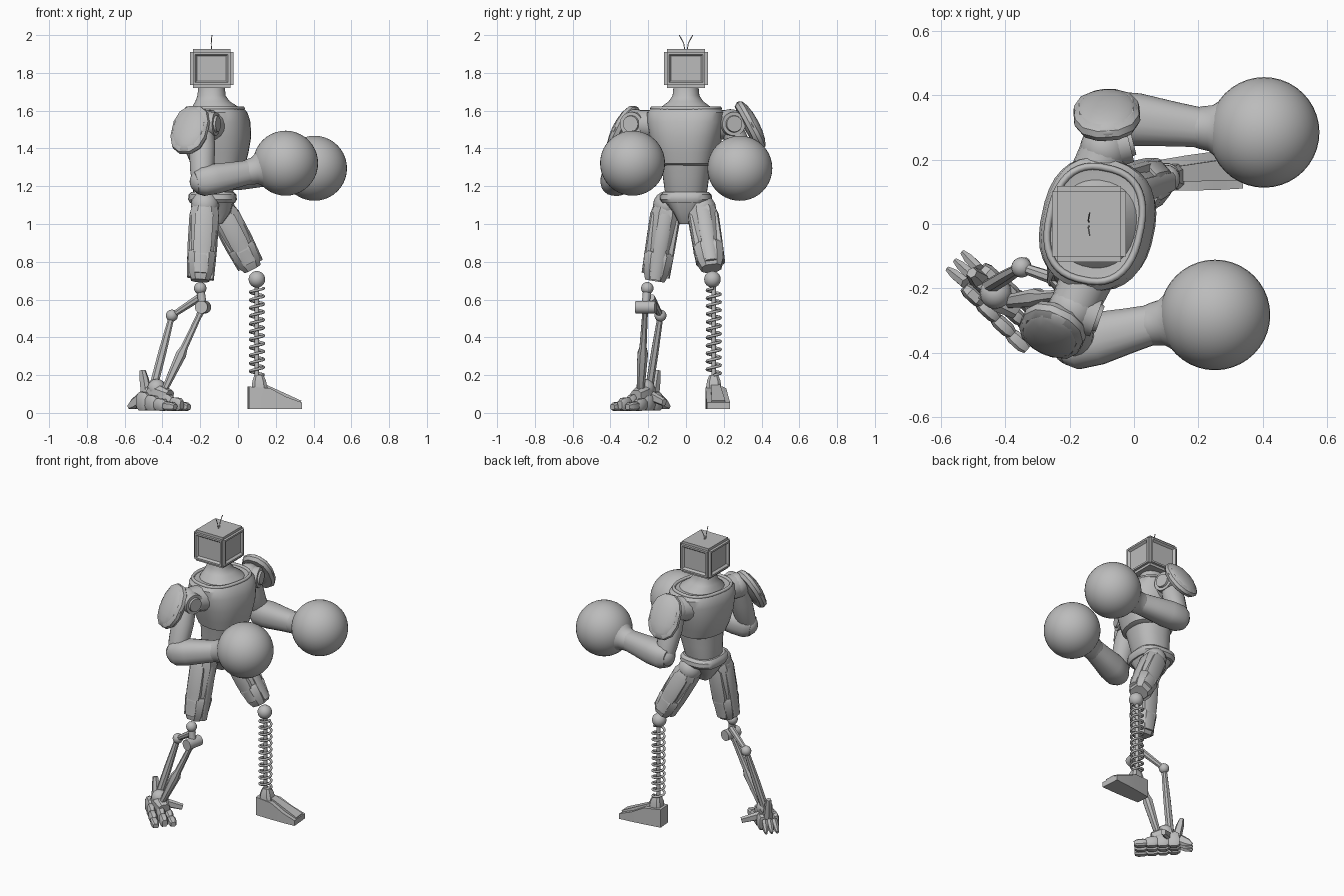
import bpy, bmesh, math
from mathutils import Vector as V, Matrix

old = bpy.data.objects.get("Cube")
if old:
    bpy.data.objects.remove(old)

grey = bpy.data.materials.new("plain grey")
grey.use_nodes = True
grey.diffuse_color = (0.5, 0.5, 0.5, 1)
grey.node_tree.nodes["Principled BSDF"].inputs["Base Color"].default_value = (0.5, 0.5, 0.5, 1)


def finish(name, bm, angle=35):
    bmesh.ops.recalc_face_normals(bm, faces=bm.faces[:])
    mesh = bpy.data.meshes.new(name)
    bm.to_mesh(mesh)
    bm.free()
    mesh.materials.append(grey)
    ob = bpy.data.objects.new(name, mesh)
    bpy.context.collection.objects.link(ob)
    bpy.ops.object.select_all(action='DESELECT')
    ob.select_set(True)
    bpy.context.view_layer.objects.active = ob
    bpy.ops.object.shade_smooth_by_angle(angle=math.radians(angle))
    return ob


def loft(name, rings, angle=35):
    """Skin a list of point rings and cap both ends."""
    bm = bmesh.new()
    rows = [[bm.verts.new(p) for p in r] for r in rings]
    n = len(rows[0])
    for a, b in zip(rows, rows[1:]):
        for i in range(n):
            j = (i + 1) % n
            bm.faces.new((a[i], a[j], b[j], b[i]))
    bm.faces.new(rows[0])
    bm.faces.new(rows[-1])
    return finish(name, bm, angle)


def oval(c, u, v, n, power):
    """Superellipse ring: power 1 is round, smaller is boxier."""
    pts = []
    for i in range(n):
        a = math.tau * (i + 0.5) / n
        s, t = math.cos(a), math.sin(a)
        pts.append(c + u * math.copysign(abs(s) ** power, s) + v * math.copysign(abs(t) ** power, t))
    return pts


def stack(name, rows, yaw=0, power=0.8, n=32):
    """Horizontal rings; each row is z, centre x, half depth, half width."""
    m = Matrix.Rotation(math.radians(yaw), 3, 'Z')
    return loft(name, [oval(V((x, 0, z)), m @ V((rx, 0, 0)), m @ V((0, ry, 0)), n, power)
                       for z, x, rx, ry in rows])


def limb(name, p, q, rows, n=20, power=1, side=(0, 1, 0), offset=(0, 0)):
    """Rings along p-q; each row is fraction, half size along side, other half size."""
    p, q = V(p), V(q)
    axis = (q - p).normalized()
    u = V(side)
    u = (u - axis * u.dot(axis)).normalized()
    v = axis.cross(u)
    base = p + u * offset[0] + v * offset[1]
    return loft(name, [oval(base + (q - p) * t, u * a, v * b, n, power) for t, a, b in rows])


def rod(name, p, q, r, r2=None, n=12):
    return limb(name, p, q, [(0, r, r), (1, r2 or r, r2 or r)], n)


def ball(name, c, r, scale=(1, 1, 1), rot=Matrix(), seg=32):
    bm = bmesh.new()
    bmesh.ops.create_uvsphere(bm, u_segments=seg, v_segments=seg // 2, radius=r)
    bm.transform(Matrix.Translation(c) @ rot @ Matrix.Diagonal((*scale, 1)))
    return finish(name, bm)


def tube(name, pts, r, closed=False, n=6):
    """Sweep a round wire through points."""
    cu = bpy.data.curves.new(name, 'CURVE')
    cu.dimensions = '3D'
    cu.bevel_depth, cu.bevel_resolution, cu.use_fill_caps = r, 1, True
    sp = cu.splines.new('POLY')
    sp.points.add(len(pts) - 1)
    for s, p in zip(sp.points, pts):
        s.co = (*p, 1)
    sp.use_cyclic_u = closed
    cu.materials.append(grey)
    ob = bpy.data.objects.new(name, cu)
    bpy.context.collection.objects.link(ob)
    return ob


# Head: chamfered box with a recessed panel on each side
bm = bmesh.new()
bmesh.ops.create_cube(bm, size=1, matrix=Matrix.Translation((-0.14, 0, 1.823)) @ Matrix.Diagonal((0.23, 0.235, 0.205, 1)))
bmesh.ops.bevel(bm, geom=bm.edges[:], offset=0.016, segments=2, affect='EDGES')
bm.normal_update()
panels = [f for f in bm.faces if f.calc_area() > 0.02 and abs(f.normal.z) < 0.5]
bmesh.ops.inset_individual(bm, faces=panels, thickness=0.016)
bmesh.ops.inset_individual(bm, faces=panels, thickness=0.014, depth=-0.014)
finish("head", bm, 25)
for s in (-1, 1):
    tube("antenna", [(-0.14, 0.006 * s, 1.92), (-0.142, 0.012 * s, 1.955), (-0.138, 0.035 * s, 2.0)], 0.0025)

# Neck, chest, abdomen and hips
TURN = -12
stack("neck", [(1.56, -0.11, 0.15, 0.17), (1.62, -0.12, 0.12, 0.13), (1.65, -0.135, 0.09, 0.09),
               (1.68, -0.14, 0.074, 0.07), (1.73, -0.14, 0.07, 0.065)], TURN, 0.9)
stack("chest", [(1.31, -0.11, 0.12, 0.13), (1.32, -0.105, 0.142, 0.15), (1.38, -0.11, 0.162, 0.167), (1.46, -0.112, 0.177, 0.19),
                (1.54, -0.115, 0.175, 0.205), (1.59, -0.12, 0.163, 0.205), (1.615, -0.122, 0.145, 0.18),
                (1.61, -0.122, 0.125, 0.155)], TURN, 0.8)
stack("abdomen", [(1.15, -0.135, 0.1, 0.105), (1.18, -0.13, 0.107, 0.113), (1.25, -0.12, 0.118, 0.122),
                  (1.33, -0.11, 0.128, 0.137)], TURN / 2, 0.85)
turn = Matrix.Rotation(math.radians(TURN), 3, 'Z')
tube("collar", oval(V((-0.122, 0, 1.612)), turn @ V((0.143, 0, 0)), turn @ V((0, 0.178, 0)), 40, 0.8), 0.011, True)
stack("belt", [(1.11, -0.135, 0.118, 0.122), (1.13, -0.135, 0.128, 0.138), (1.155, -0.135, 0.125, 0.135),
               (1.17, -0.135, 0.112, 0.118)], -4, 0.7, 24)
stack("pelvis", [(1.0, -0.13, 0.045, 0.035), (1.06, -0.13, 0.09, 0.065), (1.13, -0.135, 0.115, 0.12)], -4, 0.6, 16)


def arm(side, shoulder, elbow, wrist, glove, pad, pad_yaw, tilt):
    sh, el, wr, gl = V(shoulder), V(elbow), V(wrist), V(glove)
    # Shoulder joint with a round cap on its front
    rod(side + "_shoulder_link", (-0.13, sh.y * 0.5, 1.52), sh, 0.085, 0.075, 16)
    ball(side + "_shoulder_joint", sh, 0.078, seg=24)
    front = V((1, 0.25 if sh.y > 0 else -0.35, 0)).normalized()
    limb(side + "_joint_cap", sh + front * 0.03, sh + front * 0.09,
         [(0, 0.066, 0.066), (0.8, 0.063, 0.063), (0.8, 0.045, 0.045), (1, 0.042, 0.042)], 24)
    # Pad: flattened dome around a thicker rim
    rot = Matrix.Rotation(math.radians(pad_yaw), 4, 'Z') @ Matrix.Rotation(math.radians(tilt), 4, 'X')
    ball(side + "_shoulder_pad", pad, 1, (0.104, 0.042, 0.142), rot, 16)
    r3 = rot.to_3x3()
    c, out = V(pad), r3 @ V((0, math.copysign(1, sh.y), 0))
    loft(side + "_pad_rim", [oval(c + out * d, r3 @ V((0.106 * k, 0, 0)), r3 @ V((0, 0, 0.144 * k)), 12, 0.85)
                             for d, k in ((-0.03, 0.9), (-0.01, 1), (0.01, 0.97), (0.022, 0.82))])
    # Arm and glove
    limb(side + "_upper_arm", sh, el, [(0, 0.055, 0.06), (0.4, 0.065, 0.07), (0.8, 0.06, 0.064), (1, 0.05, 0.055)])
    ball(side + "_elbow", el, 0.066, seg=24)
    limb(side + "_forearm", el, wr, [(-0.14, 0.055, 0.06), (0, 0.08, 0.078), (0.3, 0.083, 0.08), (0.7, 0.07, 0.07),
                                     (1, 0.062, 0.064)], power=0.85)
    limb(side + "_glove_cuff", wr, gl, [(-0.1, 0.062, 0.064), (0, 0.067, 0.069), (0.15, 0.072, 0.072), (0.35, 0.1, 0.1),
                                        (0.5, 0.135, 0.135)], 32)
    ball(side + "_glove", gl, 0.172, seg=40)


arm("right", (-0.19, -0.265, 1.53), (-0.19, -0.375, 1.225), (0.06, -0.312, 1.275), (0.252, -0.283, 1.322),
    (-0.255, -0.335, 1.5), -25, -28)
arm("left", (-0.09, 0.235, 1.53), (-0.075, 0.335, 1.255), (0.21, 0.3, 1.27), (0.405, 0.285, 1.295),
    (-0.085, 0.345, 1.525), 4, 28)


def thigh(side, hip, knee, tall):
    # Faceted core with overlapping armour plates
    limb(side + "_thigh", hip, knee, [(-0.05, 0.06, 0.06), (0.1, 0.078, 0.08), (0.5, 0.07, 0.072), (0.85, 0.058, 0.055),
                                      (1, 0.045, 0.04)], 8, 0.8)
    for i, (o, a, b) in enumerate([((0, 0.055), 0.04, 0.025), ((0, -0.055), 0.045, 0.025),
                                   ((0.06, 0), 0.022, 0.05), ((-0.06, 0), 0.022, 0.05)]):
        limb(side + "_thigh_plate", hip, knee, [(0.05, a * 0.6, b * 0.6), (0.15, a, b), (0.55, a * 0.9, b),
                                                (tall - 0.02 * i, a * 0.75, b * 0.7)], 8, 0.6, offset=o)
    limb(side + "_knee_guard", hip, knee, [(0.62, 0.075, 0.07), (0.67, 0.083, 0.076), (0.9, 0.07, 0.065), (1, 0.055, 0.05)],
         8, 0.7)
    ball(side + "_hip_joint", hip, 0.075, seg=16)


thigh("right", (-0.175, -0.1, 1.1), (-0.2, -0.165, 0.7), 0.98)
thigh("left", (-0.09, 0.085, 1.08), (0.075, 0.135, 0.765), 0.95)

# Left shin: spring around a rod
FX, FY = 0.1, 0.147
ball("left_knee", (FX, 0.14, 0.707), 0.044, seg=24)
rod("left_knee_pin", (FX, 0.095, 0.707), (FX, 0.185, 0.707), 0.022)
rod("spring_rod", (FX, FY, 0.17), (FX, FY, 0.7), 0.012)
TURNS, STEPS = 11, 18
tube("spring", [(FX + 0.036 * math.cos(math.tau * i / STEPS), FY + 0.036 * math.sin(math.tau * i / STEPS),
                 0.2 + 0.46 * i / (TURNS * STEPS)) for i in range(TURNS * STEPS + 1)], 0.0075)

# Left foot: wedge with a raised instep and an ankle block
limb("left_foot", (0.055, 0.15, 0.02), (0.335, 0.172, 0.02),
     [(0, 0.045, 0.12), (0.4, 0.055, 0.11), (0.7, 0.06, 0.065), (1, 0.062, 0.035)], 4, 0.01)
foot = bpy.data.objects["left_foot"]
for vert in foot.data.vertices:
    vert.co.z = max(vert.co.z, 0.02)
limb("left_instep", (0.13, 0.155, 0.145), (0.33, 0.172, 0.058), [(0, 0.024, 0.012), (1, 0.036, 0.008)], 4, 0.01)
limb("left_ankle", (FX + 0.015, FY, 0.12), (FX + 0.01, FY, 0.2), [(0, 0.042, 0.045), (0.6, 0.038, 0.038), (1, 0.024, 0.025)],
     8, 0.6)

# Right shin: two linked struts
KNEE, HUB, BACK = V((-0.2, -0.205, 0.66)), V((-0.185, -0.215, 0.56)), V((-0.35, -0.135, 0.515))
ANKLE = V((-0.43, -0.215, 0.13))
ball("right_knee", KNEE, 0.033, seg=20)
rod("knee_link", KNEE, HUB, 0.022)
rod("right_hub", HUB + V((-0.01, -0.05, 0)), HUB + V((0.01, 0.055, 0)), 0.034, n=20)
limb("front_strut", HUB, ANKLE + V((0.045, -0.025, 0)), [(0, 0.02, 0.024), (0.12, 0.016, 0.016), (0.5, 0.02, 0.02),
                                                        (0.58, 0.03, 0.03), (1, 0.022, 0.018)], 8, 0.8)
rod("strut_bridge", HUB + V((-0.02, 0.03, 0.05)), BACK, 0.022, 0.016, 8)
ball("rear_joint", BACK, 0.032, seg=16)
limb("rear_strut", BACK, ANKLE + V((-0.02, 0.02, 0)), [(0, 0.016, 0.016), (0.5, 0.021, 0.023), (1, 0.022, 0.024)], 8, 0.8)
ball("right_ankle", ANKLE, 0.05, seg=16)

# Right foot: three jointed toes, a rear spur and a fin
ahead = V((0.74, -0.67, 0))
across = V((0.67, 0.74, 0))
heel = V((-0.5, -0.165, 0))
for k in (-1, 0, 1):
    for i in range(4):
        h = 0.052 - 0.009 * i + (0.012 if k == 0 else 0)
        start = heel + ahead * (0.066 * i) + across * (k * (0.042 + 0.004 * i)) + V((0, 0, h + 0.012))
        end = start + ahead * 0.078 - V((0, 0, 0.006))
        limb("toe_segment", start, end, [(0, 0.017, h * 0.75), (0.25, 0.024, h), (0.75, 0.024, h * 0.95),
                                         (1, 0.016, h * 0.6)], 8, 0.6, across)
    limb("heel_claw", heel + across * (0.03 * k) + V((0, 0, 0.07)), heel - ahead * 0.075 + across * (0.035 * k) + V((0, 0, 0.03)),
         [(0, 0.018, 0.035), (0.6, 0.016, 0.028), (1, 0.008, 0.012)], 6, 0.7, across)
limb("heel_fin", heel + V((0.02, -0.01, 0.08)), heel - ahead * 0.02 + V((0.01, 0, 0.225)),
     [(0, 0.03, 0.03), (0.7, 0.022, 0.024), (1, 0.016, 0.014)], 6, 0.7, across)
limb("foot_bridge", ANKLE + V((-0.03, 0.02, -0.02)), ANKLE + V((0.07, -0.05, -0.04)),
     [(0, 0.045, 0.045), (0.5, 0.05, 0.05), (1, 0.035, 0.03)], 8, 0.7, across)
limb("side_toe", ANKLE + V((0.0, 0.03, -0.04)), ANKLE + V((0.1, 0.1, -0.075)), [(0, 0.02, 0.03), (1, 0.014, 0.02)], 6, 0.7, (0.5, -0.5, 0))
